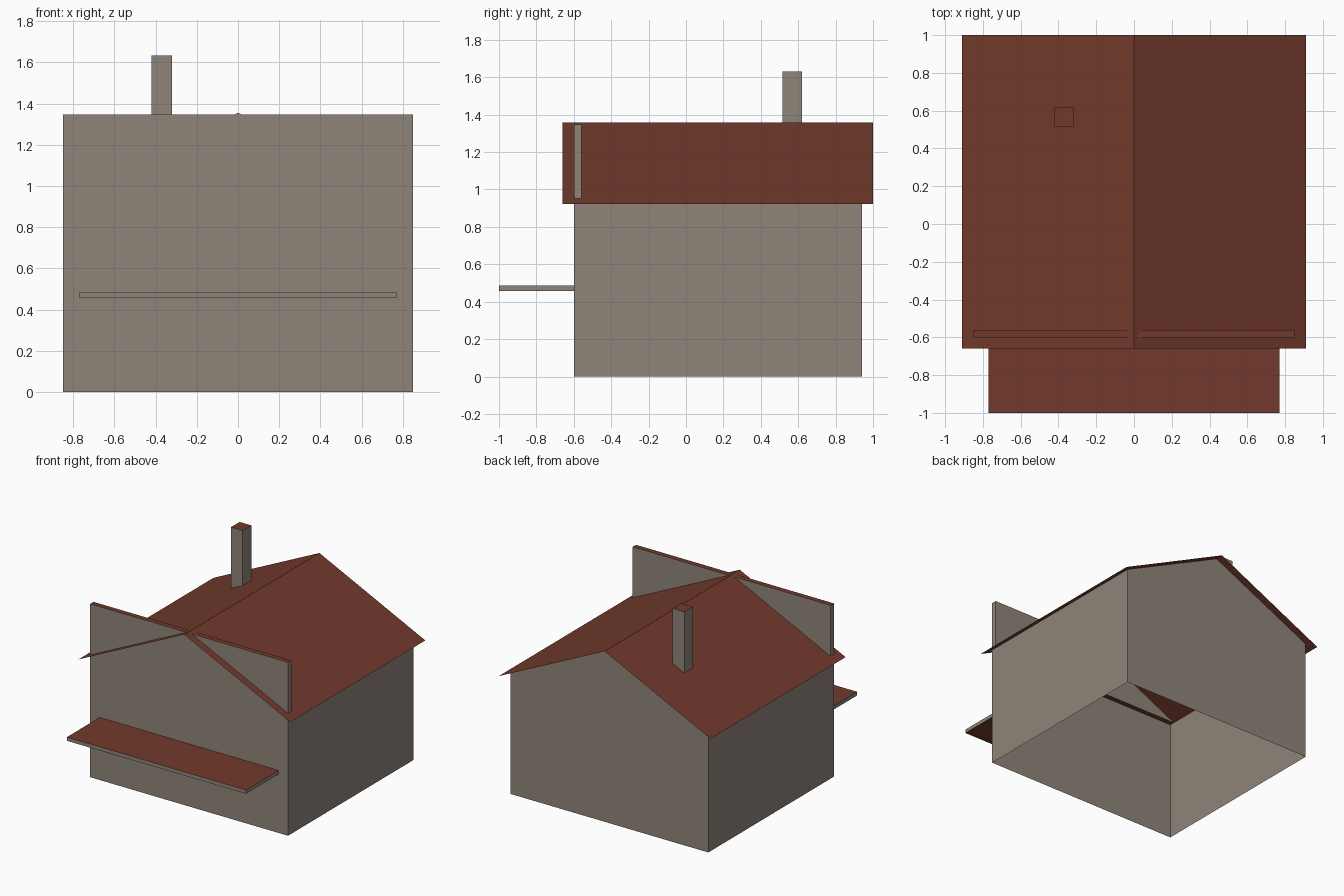
import bpy, bmesh

cube = bpy.data.objects.get("Cube")
if cube:
    bpy.data.objects.remove(cube, do_unlink=True)


def material(name, colour):
    mat = bpy.data.materials.new(name)
    mat.use_nodes = True
    mat.diffuse_color = colour
    mat.node_tree.nodes["Principled BSDF"].inputs["Base Color"].default_value = colour
    return mat


wall_grey = material("warm grey wall", (0.275, 0.235, 0.195, 1))
roof_red = material("brick red roof", (0.168, 0.042, 0.025, 1))


def finish(name, bm):
    """Link the mesh; faces that look up or down are red, upright ones grey."""
    bm.normal_update()
    for face in bm.faces:
        face.material_index = int(abs(face.normal.z) > 0.3)
    mesh = bpy.data.meshes.new(name)
    bm.to_mesh(mesh)
    bm.free()
    mesh.materials.append(wall_grey)
    mesh.materials.append(roof_red)
    obj = bpy.data.objects.new(name, mesh)
    bpy.context.collection.objects.link(obj)
    return obj


def box(name, low, high):
    bm = bmesh.new()
    bmesh.ops.create_cube(bm, size=1)
    for v in bm.verts:
        v.co = [h if c > 0 else l for c, l, h in zip(v.co, low, high)]
    return finish(name, bm)


def sweep(name, profile, y0, y1, capped):
    """Sheet swept along y from an open x-z profile, with optional end walls."""
    bm = bmesh.new()
    front = [bm.verts.new((x, y0, z)) for x, z in profile]
    back = [bm.verts.new((x, y1, z)) for x, z in profile]
    for i in range(len(profile) - 1):
        bm.faces.new((front[i], back[i], back[i + 1], front[i + 1]))
    if capped:
        bm.faces.new(front[::-1])
        bm.faces.new(back)
        # The roof sheet covers the house, so drop the sloping faces
        bm.normal_update()
        slopes = [f for f in bm.faces if abs(f.normal.z) > 0.3]
        bmesh.ops.delete(bm, geom=slopes, context='FACES')
    return finish(name, bm)


# Gabled walls, open underneath
sweep("walls", [(-0.85, 0), (-0.85, 0.95), (0, 1.355), (0.85, 0.95), (0.85, 0)],
      -0.6, 0.94, True)

# Thin overhanging roof
sweep("roof", [(-0.91, 0.922), (0, 1.358), (0.91, 0.922)], -0.66, 1.0, False)

# Square false front rising past the gable
box("false_front", (-0.85, -0.6, 0.95), (0.85, -0.56, 1.347))

# Porch canopy
box("porch_canopy", (-0.77, -1.0, 0.457), (0.77, -0.6, 0.486))

# Chimney
box("chimney", (-0.42, 0.515, 1.1), (-0.32, 0.62, 1.632))
